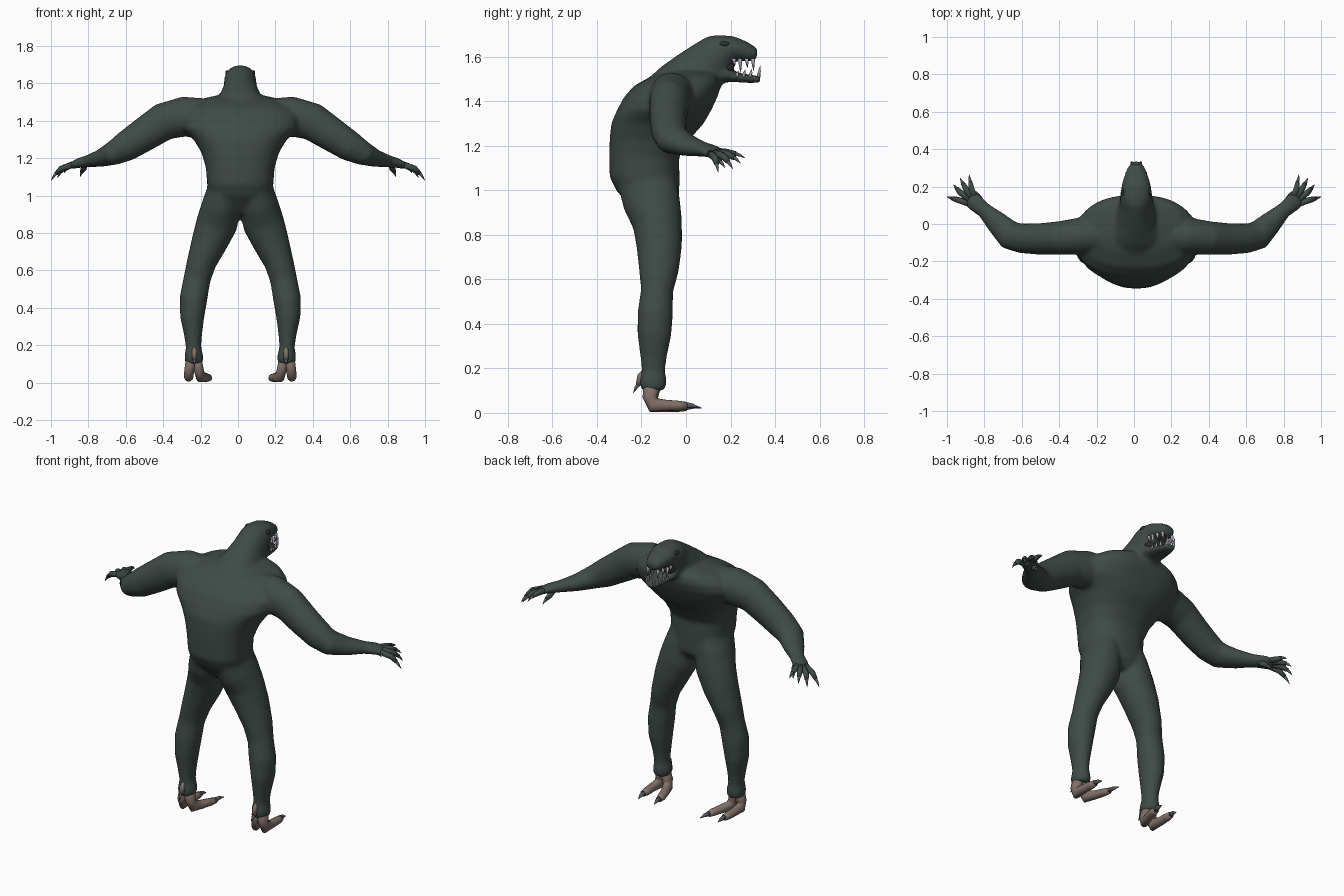
import bpy, bmesh, math
from mathutils import Vector

CX = 0.012                       # the trunk sits slightly right of centre
X, Y = Vector((1, 0, 0)), Vector((0, 1, 0))


def mat(name, rgb):
    m = bpy.data.materials.new(name)
    m.diffuse_color = (*rgb, 1)
    return m


HIDE = mat("dark green hide", (0.050, 0.070, 0.061))
FOOT = mat("brown foot skin", (0.22, 0.165, 0.14))
CLAW = mat("grey claw", (0.10, 0.10, 0.125))
TOOTH = mat("pale tooth", (0.42, 0.40, 0.46))
MOUTH = mat("dark mouth", (0.03, 0.025, 0.025))
EYE = mat("dark eye", (0.025, 0.032, 0.03))


def sgn_pow(v, e):
    return math.copysign(abs(v) ** e, v)


def tube(bm, pts, ref=X, n=20, s=1, cx=0.0, axis=None, e=1.0):
    """Loft (super)ellipses along pts = (x, y, z, half width along ref, half depth)."""
    c = [Vector((cx + s * p[0], p[1], p[2])) for p in pts]
    rings = []
    for i, p in enumerate(pts):
        t = axis or (c[min(i + 1, len(c) - 1)] - c[max(i - 1, 0)]).normalized()
        side = (ref - t * ref.dot(t)).normalized()
        up = t.cross(side)
        rings.append([bm.verts.new(c[i] + side * p[3] * sgn_pow(math.cos(a), e)
                                   + up * p[4] * sgn_pow(math.sin(a), e))
                      for a in (2 * math.pi * (k + .5) / n for k in range(n))])
    for r, q in zip(rings, rings[1:]):
        for k in range(n):
            bm.faces.new((r[k], r[(k + 1) % n], q[(k + 1) % n], q[k]))
    bm.faces.new(rings[0][::-1])
    bm.faces.new(rings[-1])


def spike(bm, a, b, r, s=1, cx=0.0, ref=X, n=8):
    """Slightly bulged cone from a to b."""
    a, b = Vector(a), Vector(b)
    m = a.lerp(b, 0.5) + Vector((0, 0, r * 0.3))
    tube(bm, [(*a, r, r), (*m, r * .7, r * .7), (*b, r * .08, r * .08)], ref, n, s, cx)


def finish(name, bm, material):
    bmesh.ops.recalc_face_normals(bm, faces=bm.faces)
    me = bpy.data.meshes.new(name)
    bm.to_mesh(me)
    bm.free()
    me.materials.append(material)
    for p in me.polygons:
        p.use_smooth = True
    ob = bpy.data.objects.new(name, me)
    bpy.context.collection.objects.link(ob)
    return ob


# body: overlapping lofts fused into one skin
bm = bmesh.new()
# torso, level slices from hips to shoulders
tube(bm, [(0, -.145, .90, .08, .08), (0, -.150, .95, .14, .12), (0, -.172, 1.0, .168, .142),
          (0, -.186, 1.06, .177, .157), (0, -.188, 1.15, .184, .157), (0, -.163, 1.23, .207, .18),
          (0, -.128, 1.30, .25, .208), (0, -.098, 1.36, .315, .212), (0, -.068, 1.42, .33, .21),
          (0, -.038, 1.47, .30, .195), (0, -.005, 1.51, .24, .155), (0, .02, 1.535, .13, .11)],
     n=32, cx=CX, axis=Vector((0, 0, 1)), e=.82)
# neck and skull
tube(bm, [(0, -.09, 1.40, .18, .13), (0, -.03, 1.455, .16, .13), (0, .035, 1.505, .118, .128),
          (0, .10, 1.57, .091, .11), (0, .15, 1.616, .086, .094), (0, .185, 1.632, .083, .073)], cx=CX)
# upper snout
tube(bm, [(0, .14, 1.632, .082, .067), (0, .21, 1.637, .079, .056), (0, .26, 1.624, .064, .047),
          (0, .295, 1.614, .05, .037), (0, .32, 1.61, .038, .026)], cx=CX)
# lower jaw
tube(bm, [(0, .11, 1.53, .076, .06), (0, .18, 1.52, .074, .036), (0, .23, 1.507, .062, .022),
          (0, .29, 1.50, .048, .019), (0, .335, 1.498, .033, .015)], cx=CX)
for s in (-1, 1):
    # leg down to the ankle cuff
    tube(bm, [(.08, -.18, 1.05, .09, .13), (.10, -.155, .95, .105, .13), (.125, -.128, .85, .112, .112),
              (.165, -.12, .75, .098, .103), (.208, -.122, .64, .079, .09), (.232, -.13, .55, .073, .073),
              (.25, -.138, .45, .075, .08), (.257, -.142, .35, .065, .077), (.252, -.146, .25, .048, .06),
              (.25, -.146, .19, .041, .053), (.248, -.148, .14, .052, .062),
              (.248, -.148, .10, .048, .055)], s=s, cx=CX)
    # arm down to the palm
    tube(bm, [(.17, -.06, 1.41, .10, .11), (.29, -.065, 1.423, .10, .108), (.40, -.075, 1.395, .09, .102),
              (.50, -.08, 1.328, .085, .092), (.60, -.077, 1.263, .08, .082), (.665, -.06, 1.228, .079, .066),
              (.735, .01, 1.20, .062, .047), (.80, .073, 1.185, .043, .034), (.85, .115, 1.175, .05, .027),
              (.89, .145, 1.16, .045, .018)], ref=Y, s=s)
body = finish("body", bm, HIDE)
rm = body.modifiers.new("fuse", 'REMESH')
rm.mode, rm.voxel_size, rm.use_smooth_shade = 'VOXEL', 0.009, True
sm = body.modifiers.new("soften", 'SMOOTH')
sm.factor, sm.iterations = 0.5, 18

# fingers and their claws: (root, knuckle, tip)
FINGERS = [((.845, .13, 1.175), (.868, .185, 1.17), (.882, .265, 1.145)),
           ((.865, .135, 1.172), (.90, .19, 1.16), (.93, .245, 1.12)),
           ((.88, .13, 1.168), (.93, .17, 1.15), (.965, .21, 1.095)),
           ((.885, .11, 1.165), (.945, .13, 1.145), (1.0, .145, 1.08)),
           ((.82, .09, 1.175), (.825, .135, 1.145), (.845, .175, 1.10))]
for s, side in ((-1, "left"), (1, "right")):
    fb, cb = bmesh.new(), bmesh.new()
    for a, k, t in FINGERS:
        a, k, t = Vector(a), Vector(k), Vector(t)
        e = k.lerp(t, .5) + Vector((0, 0, .006))
        tube(fb, [(*a, .017, .017), (*k, .016, .016), (*e, .011, .011)], X, 10, s)
        spike(cb, k.lerp(e, .9), t, .0095, s)
    finish(side + "_fingers", fb, HIDE)
    finish(side + "_hand_claws", cb, CLAW)

    # feet: two long toes bent at the heel, plus a rear spur
    fb, cb = bmesh.new(), bmesh.new()
    tube(fb, [(.255, -.15, .15, .034, .04), (.272, -.162, .07, .027, .033), (.276, -.148, .036, .026, .034),
              (.277, -.09, .034, .025, .025), (.275, -.03, .032, .024, .022),
              (.273, .005, .032, .019, .017)], X, 14, s, CX)
    tube(fb, [(.245, -.145, .15, .034, .04), (.222, -.158, .07, .027, .033), (.212, -.143, .033, .026, .034),
              (.192, -.09, .029, .025, .025), (.174, -.03, .026, .024, .021),
              (.168, .002, .024, .019, .016)], X, 14, s, CX)
    spike(cb, (.273, 0, .034), (.268, .06, .022), .015, s, CX)
    spike(cb, (.169, -.004, .026), (.155, .07, .022), .015, s, CX)
    tube(fb, [(.245, -.18, .20, .006, .008), (.245, -.203, .165, .015, .016),
              (.245, -.213, .125, .014, .013)], X, 10, s, CX)
    spike(cb, (.245, -.212, .13), (.245, -.237, .09), .011, s, CX)
    finish(side + "_foot", fb, FOOT)
    finish(side + "_foot_claws", cb, CLAW)

    # eye set into the side of the skull
    eb = bmesh.new()
    bmesh.ops.create_uvsphere(eb, u_segments=16, v_segments=10, radius=1)
    for v in eb.verts:
        v.co = Vector((CX + s * .070 + v.co.x * .010, .172 + v.co.y * .022, 1.657 + v.co.z * .014))
    finish(side + "_eye", eb, EYE)

# mouth lining between the jaws
bm = bmesh.new()
tube(bm, [(0, .16, 1.555, .066, .035), (0, .20, 1.552, .062, .03), (0, .215, 1.552, .05, .02)], cx=CX)
finish("mouth_lining", bm, MOUTH)

# teeth along both jaws: (x, y, length)
bm = bmesh.new()
for s in (-1, 1):
    for x, y, h in ((.062, .215, .038), (.058, .242, .066), (.049, .272, .042), (.034, .30, .055)):
        spike(bm, (x, y, 1.592), (x * .95, y + .004, 1.592 - h), .0095, s, CX, n=6)
    for x, y, h in ((.05, .228, .03), (.045, .258, .034), (.039, .288, .036), (.024, .326, .052)):
        spike(bm, (x, y, 1.508), (x, y + .008, 1.508 + h), .0085, s, CX, n=6)
finish("teeth", bm, TOOTH)
